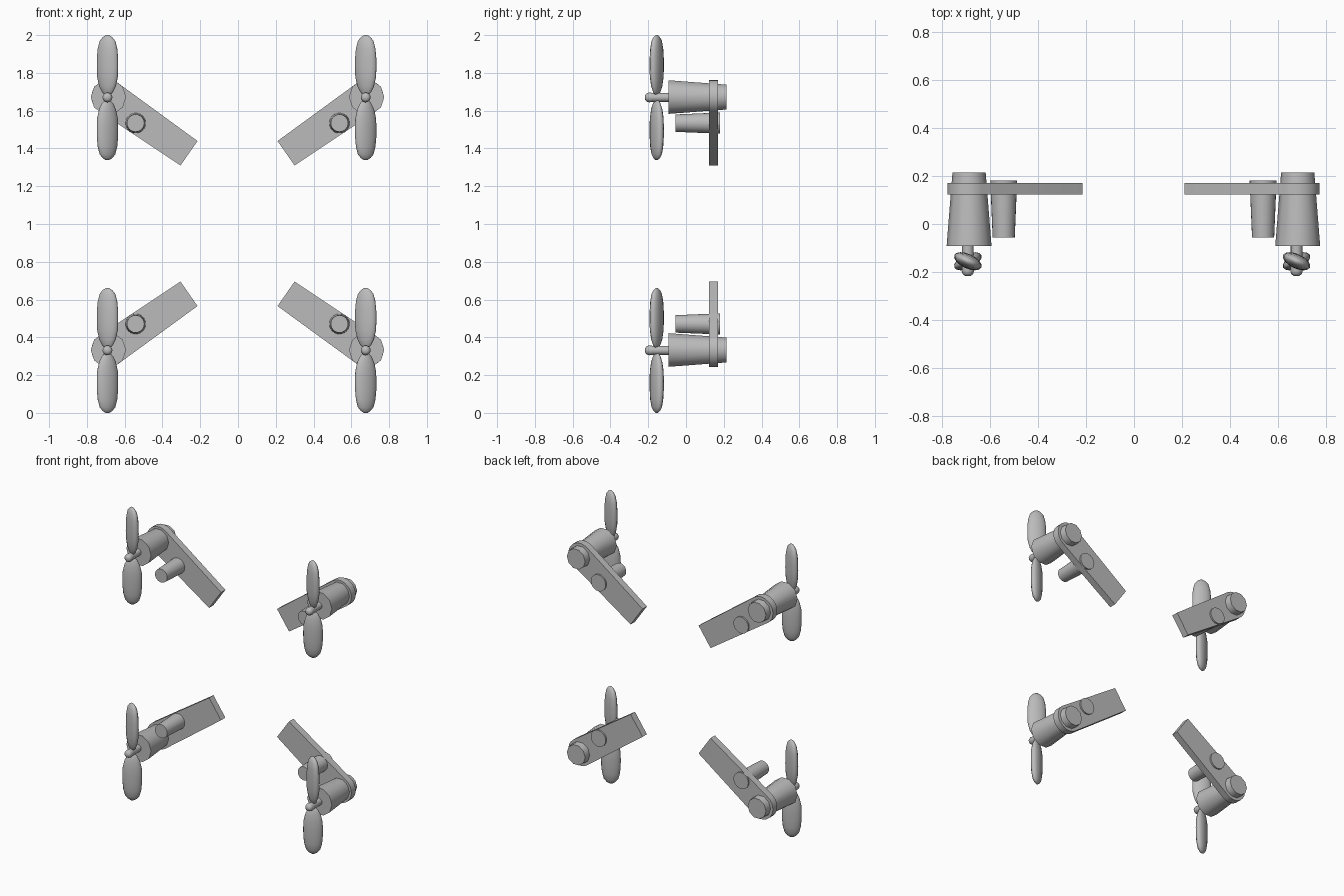
import bpy, bmesh, math
from mathutils import Vector, Matrix

cube = bpy.data.objects.get("Cube")
if cube:
    bpy.data.objects.remove(cube, do_unlink=True)

grey = bpy.data.materials.new("plain grey")
grey.use_nodes = True
COLOUR = (0.5, 0.5, 0.5, 1)
grey.diffuse_color = COLOUR
grey.node_tree.nodes["Principled BSDF"].inputs["Base Color"].default_value = COLOUR


def finish(name, bm, angle=40):
    bmesh.ops.recalc_face_normals(bm, faces=bm.faces)
    mesh = bpy.data.meshes.new(name)
    bm.to_mesh(mesh)
    bm.free()
    mesh.materials.append(grey)
    obj = bpy.data.objects.new(name, mesh)
    bpy.context.collection.objects.link(obj)
    bpy.ops.object.select_all(action='DESELECT')
    obj.select_set(True)
    bpy.context.view_layer.objects.active = obj
    bpy.ops.object.shade_smooth_by_angle(angle=math.radians(angle))
    return obj


def loft(bm, rings):
    """Join rings of points with quads and cap both ends."""
    loops = [[bm.verts.new(p) for p in ring] for ring in rings]
    n = len(loops[0])
    for a, b in zip(loops, loops[1:]):
        for i in range(n):
            j = (i + 1) % n
            bm.faces.new((a[i], a[j], b[j], b[i]))
    bm.faces.new(loops[0])
    bm.faces.new(loops[-1])


def turned(name, x, z, profile, sides):
    """Solid of revolution around a front-to-back axis; profile is (y, radius)."""
    bm = bmesh.new()
    turn = [math.tau * i / sides for i in range(sides)]
    loft(bm, [[(x + r * math.cos(t), y, z + r * math.sin(t)) for t in turn]
              for y, r in profile])
    return finish(name, bm)


def arm(name, x, z, sx, sz):
    """Flat bar with a round end on the motor, reaching toward the middle."""
    half, length, round_r = 0.079, 0.52, 0.09
    slope = math.radians(34.9)
    outline = [(length, -half), (length, half)]
    outline += [(round_r * math.cos(t), round_r * math.sin(t))
                for t in (math.pi * (0.5 + i / 12) for i in range(13))]
    c, s = math.cos(slope), math.sin(slope)
    bm = bmesh.new()
    loft(bm, [[(x - sx * (u * c - v * s), y, z - sz * (u * s + v * c))
               for u, v in outline] for y in (0.123, 0.17)])
    return finish(name, bm)


# Blade thickness along its length, from root to tip
BLADE = [(0.01, 0.2), (0.03, 0.52), (0.06, 0.78), (0.11, 0.97), (0.16, 1),
         (0.21, 0.99), (0.26, 0.91), (0.3, 0.73), (0.32, 0.45), (0.331, 0.15)]


def propeller(name, x, z):
    """Two pitched oval blades, the second turned half way round."""
    bm = bmesh.new()
    pitch = Matrix.Rotation(math.radians(-25), 3, 'Z')
    hub = Vector((x, -0.155, z))
    for half_turn in (0, math.pi):
        place = Matrix.Rotation(half_turn, 3, 'Y') @ pitch
        rings = []
        for h, f in BLADE:
            rings.append([hub + place @ Vector((0.062 * f * math.cos(t),
                                                0.03 * f * math.sin(t), h))
                          for t in (math.tau * i / 16 for i in range(16))])
        loft(bm, rings)
    return finish(name, bm, 60)


# Four matching rotor units, one in each corner
for side, sx, x in (("left", 1, 0.681), ("right", -1, -0.686)):
    for level, sz, z in (("upper", 1, 1.672), ("lower", -1, 0.333)):
        tag = level + "_" + side + "_"
        turned(tag + "motor", x, z, [(-0.092, 0.0935), (0.215, 0.069)], 10)
        arm(tag + "arm", x, z, sx, sz)
        turned(tag + "peg", x - sx * 0.144, z - sz * 0.138,
               [(-0.056, 0.046), (0.181, 0.056)], 24)
        turned(tag + "shaft", x - 0.005, z - 0.002,
               [(-0.216, 0.012), (-0.208, 0.022), (-0.195, 0.026),
                (-0.175, 0.024), (-0.09, 0.024)], 16)
        propeller(tag + "propeller", x - 0.005, z - 0.003)
